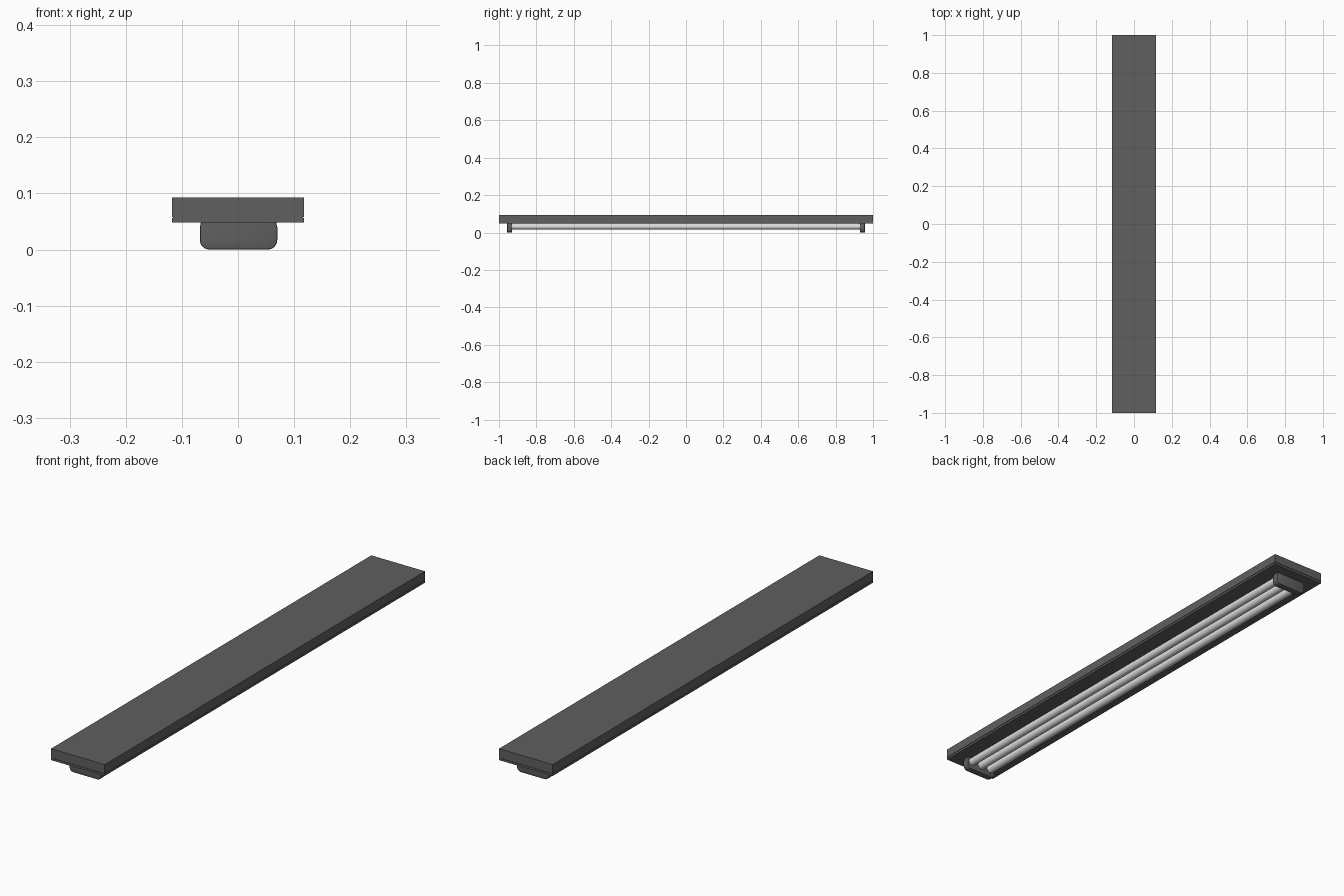
import bpy, bmesh, math

if "Cube" in bpy.data.objects:
    bpy.data.objects.remove(bpy.data.objects["Cube"])


def material(name, rgb):
    m = bpy.data.materials.new(name)
    m.diffuse_color = (*rgb, 1)
    m.use_nodes = True
    m.node_tree.nodes["Principled BSDF"].inputs["Base Color"].default_value = m.diffuse_color
    return m


DARK = material("dark grey metal", (0.115, 0.115, 0.115))
TUBE = material("white tube glass", (0.75, 0.74, 0.73))


def finish(bm, name, mat, smooth=False):
    bmesh.ops.recalc_face_normals(bm, faces=bm.faces)
    me = bpy.data.meshes.new(name)
    bm.to_mesh(me)
    bm.free()
    me.materials.append(mat)
    ob = bpy.data.objects.new(name, me)
    bpy.context.collection.objects.link(ob)
    if smooth:
        bpy.ops.object.select_all(action='DESELECT')
        ob.select_set(True)
        bpy.context.view_layer.objects.active = ob
        bpy.ops.object.shade_smooth_by_angle(angle=math.radians(40))
    return ob


def box(name, hx, hy, z0, z1, mat):
    bm = bmesh.new()
    bmesh.ops.create_cube(bm, size=1)
    for v in bm.verts:
        v.co = (v.co.x * 2 * hx, v.co.y * 2 * hy, z0 + (v.co.z + 0.5) * (z1 - z0))
    return finish(bm, name, mat)


# Housing: thick upper slab, narrow shadow groove, thin lower plate
box("housing", 0.1175, 1.0, 0.058, 0.093, DARK)
box("housing_groove", 0.1155, 0.998, 0.056, 0.058, DARK)
box("lower_plate", 0.1175, 1.0, 0.048, 0.056, DARK)


# End holders: plate with rounded lower corners and softened edges
def holder(name, y):
    cx, hw, r, zt, hy = 0.001, 0.069, 0.017, 0.0485, 0.0135
    pts = [(cx + hw - 0.002, zt), (cx - hw + 0.002, zt), (cx - hw, 0.04)]
    for i in range(7):
        a = math.pi + i / 6 * math.pi / 2
        pts.append((cx - hw + r + r * math.cos(a), r + r * math.sin(a)))
    for i in range(7):
        a = 1.5 * math.pi + i / 6 * math.pi / 2
        pts.append((cx + hw - r + r * math.cos(a), r + r * math.sin(a)))
    pts.append((cx + hw, 0.04))
    bm = bmesh.new()
    face = bm.faces.new([bm.verts.new((x, y - hy, z)) for x, z in pts])
    ext = bmesh.ops.extrude_face_region(bm, geom=[face])
    bmesh.ops.translate(bm, vec=(0, 2 * hy, 0),
                        verts=[g for g in ext["geom"] if isinstance(g, bmesh.types.BMVert)])
    rim = [e for e in bm.edges if abs(e.verts[0].co.y - e.verts[1].co.y) < 1e-6
           and min(v.co.z for v in e.verts) < 0.045]
    bmesh.ops.bevel(bm, geom=rim, offset=0.003, segments=2, profile=0.5, affect='EDGES')
    finish(bm, name, DARK, True)


holder("front_holder", -0.943)
holder("back_holder", 0.943)

# Three tubes running between the holders
for i, side in enumerate(("left", "middle", "right")):
    bm = bmesh.new()
    bmesh.ops.create_cone(bm, cap_ends=True, segments=32, radius1=0.016, radius2=0.016, depth=1.87)
    for v in bm.verts:
        x, y, z = v.co
        v.co = (x + 0.001 + (i - 1) * 0.046, z, 0.032 + y)
    finish(bm, side + "_tube", TUBE, True)
